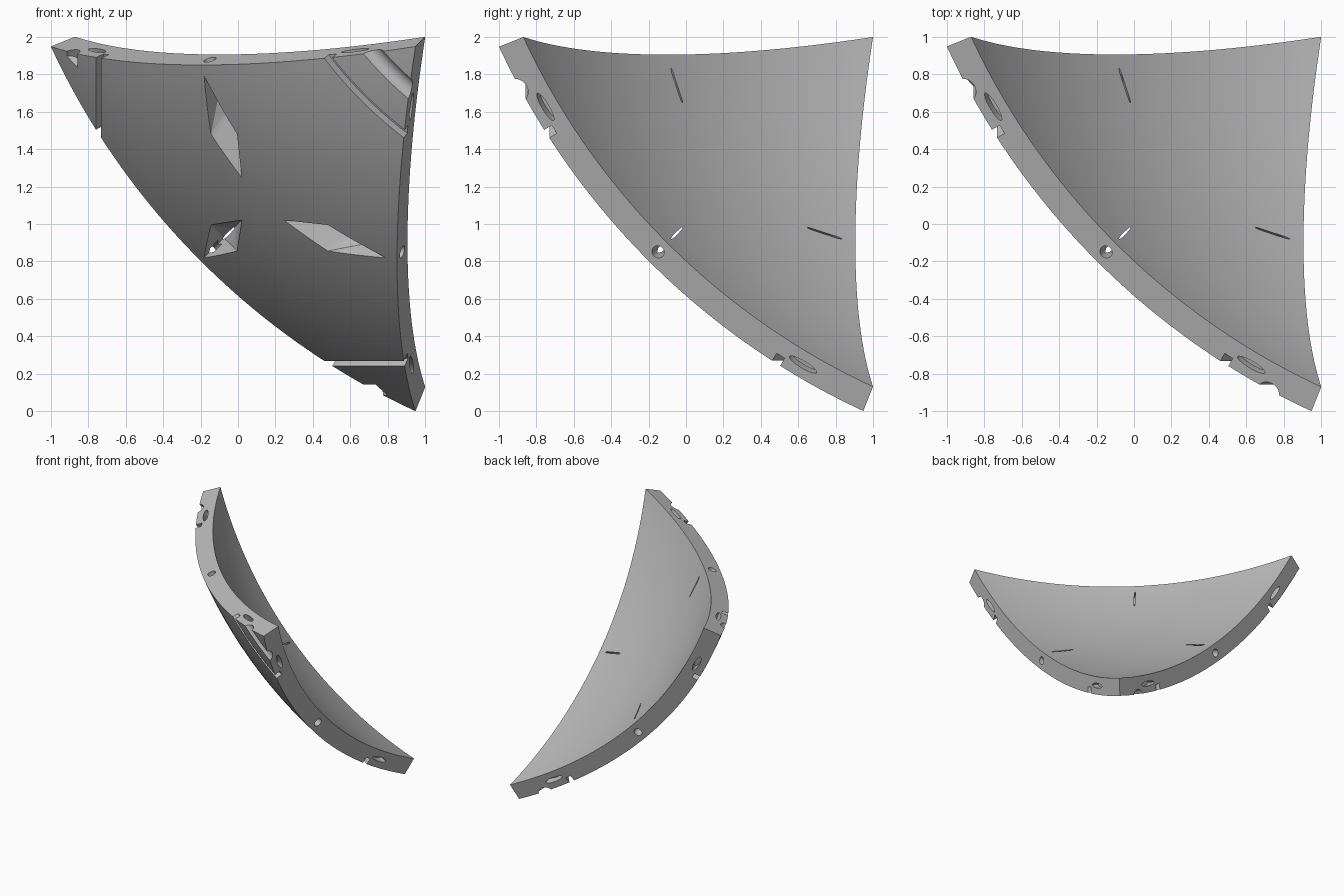
import bpy, bmesh, math
from mathutils import Matrix, Vector

if "Cube" in bpy.data.objects:
    bpy.data.objects.remove(bpy.data.objects["Cube"], do_unlink=True)

# The shell is one spherical triangle; everything is built about the sphere centre
CENTRE = Vector((2.25, 2.25, 3.25))
R_IN, R_OUT = 3.586, 3.735
TURNS = [Matrix.Rotation(math.radians(120 * k), 4, Vector((1, 1, 1))) for k in range(3)]
CORNER = Vector((-3.12, -1.25, -1.25)).normalized()
CORNERS = [t @ CORNER for t in TURNS]


def make_object(name, bm):
    bmesh.ops.recalc_face_normals(bm, faces=bm.faces)
    mesh = bpy.data.meshes.new(name)
    bm.to_mesh(mesh)
    bm.free()
    obj = bpy.data.objects.new(name, mesh)
    bpy.context.collection.objects.link(obj)
    return obj


def loft(name, rings):
    """Closed solid through a list of matching rings."""
    bm = bmesh.new()
    loops = [[bm.verts.new(p) for p in ring] for ring in rings]
    n = len(loops[0])
    for a, b in zip(loops, loops[1:]):
        for i in range(n):
            j = (i + 1) % n
            bm.faces.new((a[i], a[j], b[j], b[i]))
    bm.faces.new(loops[0])
    bm.faces.new(loops[-1])
    return make_object(name, bm)


def ring_groove(name, profile, start, end, turn, steps=16):
    """Sweep a (radius, polar angle) profile round the corner's axis."""
    rings = []
    for s in range(steps + 1):
        az = math.radians(225 + start + (end - start) * s / steps)
        rings.append([turn @ Vector((-r * math.cos(t), r * math.sin(t) * math.cos(az),
                                     r * math.sin(t) * math.sin(az))) for r, t in profile])
    return loft(name, rings)


def rim_hole(name, direction, normal, length, width, depth, turn):
    """Elliptical pocket sunk into a rim face."""
    radial = direction.normalized()
    along = normal.cross(radial)
    mid = radial * (R_IN + R_OUT) / 2
    angles = [math.tau * i / 32 for i in range(32)]
    return loft(name, [[turn @ (mid + normal * d + along * length * math.cos(a)
                                + radial * width * math.sin(a)) for a in angles]
                       for d in (-depth, depth)])


def blade(name, turn):
    """Kite-shaped V cut that just breaks through the inner face."""
    def at(x, y, z, r):
        return (Vector((x, y, z + 1)) - CENTRE).normalized() * r
    outline = [(.03, .03, .25), (0, -.14, .48), (-.14, 0, .48), (-.18, -.18, .79)]
    points = [at(*p, r) for p in outline for r in (R_OUT + .002, R_OUT + .06)]
    points += [at(-.02, -.02, .67, R_IN - .008), at(-.078, -.078, .835, R_IN - .008)]
    bm = bmesh.new()
    for p in points:
        bm.verts.new(turn @ p)
    hull = bmesh.ops.convex_hull(bm, input=bm.verts[:])
    bmesh.ops.delete(bm, geom=[v for v in hull["geom_interior"]
                               if isinstance(v, bmesh.types.BMVert)], context='VERTS')
    return make_object(name, bm)


# Curved shell body
bm = bmesh.new()
bm.faces.new([bm.verts.new(c) for c in CORNERS])
bmesh.ops.subdivide_edges(bm, edges=bm.edges[:], cuts=40, use_grid_fill=True)
for v in bm.verts:
    v.co = v.co.normalized() * R_IN
inner = bm.faces[:]
outer = bmesh.ops.extrude_face_region(bm, geom=inner, use_keep_orig=True)
for v in outer["geom"]:
    if isinstance(v, bmesh.types.BMVert):
        v.co = v.co.normalized() * R_OUT
shell = make_object("curved_shell_panel", bm)

# Cutters, repeated three times about the panel's axis
a, b = CORNERS[0], CORNERS[1]
rim_normal = a.cross(b).normalized()
span = a.angle(b)
square = [(R_OUT - .05, math.radians(36.35)), (R_OUT + .08, math.radians(36.35)),
          (R_OUT + .08, math.radians(37.05)), (R_OUT - .05, math.radians(37.05))]
round_mid = math.radians(32.9)
rounded = [(R_OUT + .015 + .055 * math.cos(t), round_mid + .055 / R_OUT * math.sin(t))
           for t in [math.tau * i / 24 for i in range(24)]]
cutters = []
for k, turn in enumerate(TURNS):
    cutters.append(blade("blade_cutter", turn))
    cutters.append(ring_groove("square_groove_cutter", square, -13, 13, turn))
    last = 13 if k == 1 else -2
    cutters.append(ring_groove("round_groove_cutter", rounded, -13, last, turn))
    cutters.append(rim_hole("bore_cutter", a + b, rim_normal, .034, .034, .12, turn))
    for f in (math.radians(6.2) / span, 1 - math.radians(6.2) / span):
        cutters.append(rim_hole("slot_cutter", a.slerp(b, f), rim_normal,
                                .085, .02, .06, turn))

# Cut the shell
bpy.context.view_layer.objects.active = shell
for cutter in cutters:
    cutter.hide_render = True
    mod = shell.modifiers.new("cut", 'BOOLEAN')
    mod.operation = 'DIFFERENCE'
    mod.solver = 'EXACT'
    mod.object = cutter
    bpy.ops.object.modifier_apply(modifier=mod.name)
for cutter in cutters:
    bpy.data.objects.remove(cutter, do_unlink=True)
shell.data.transform(Matrix.Translation(CENTRE))

# Plain grey finish
grey = bpy.data.materials.new("plain_grey")
grey.use_nodes = True
colour = (0.5, 0.5, 0.5, 1)
grey.diffuse_color = colour
grey.node_tree.nodes["Principled BSDF"].inputs["Base Color"].default_value = colour
shell.data.materials.clear()
shell.data.materials.append(grey)
bpy.ops.object.select_all(action='DESELECT')
shell.select_set(True)
bpy.ops.object.shade_smooth_by_angle(angle=math.radians(15))
